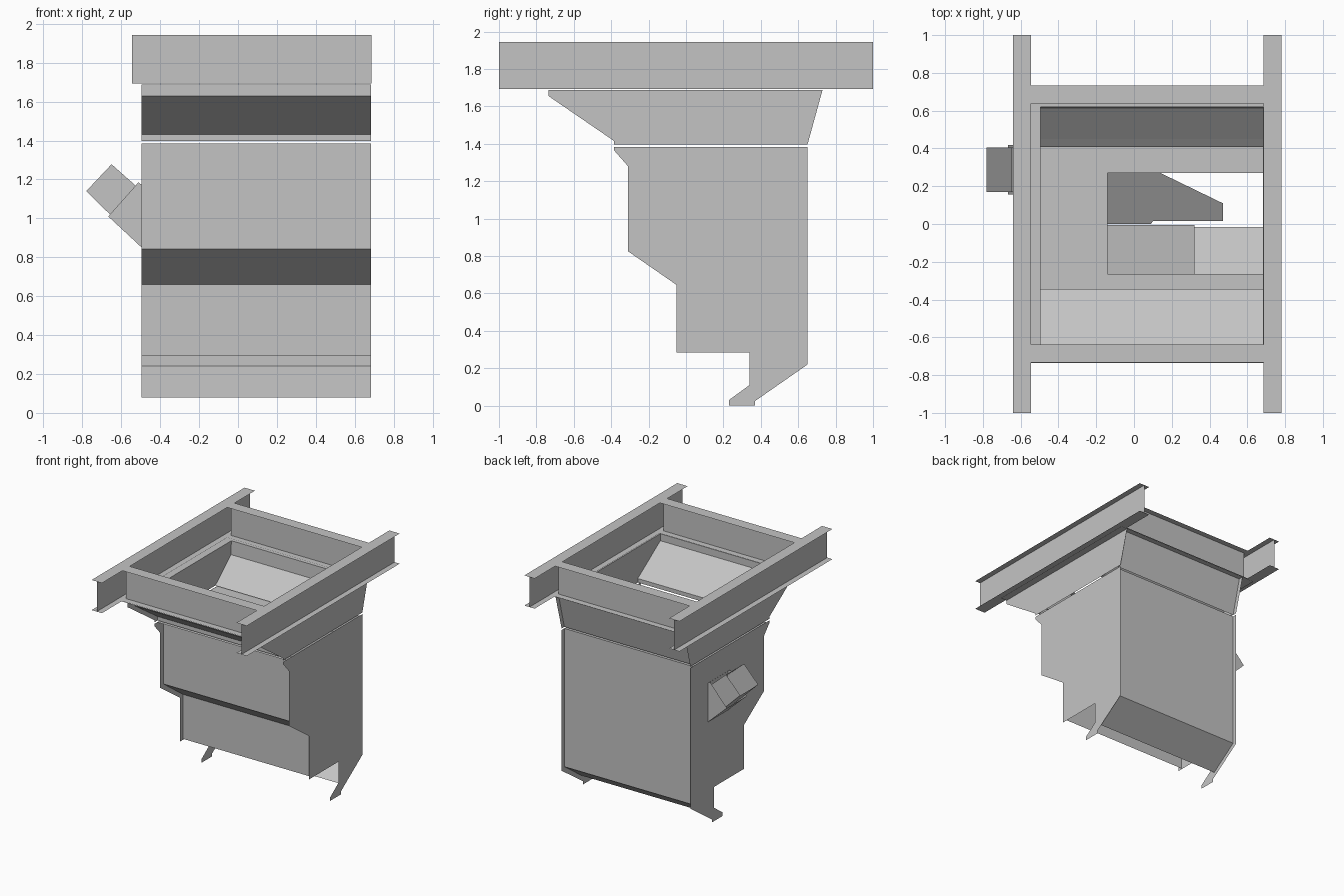
import bpy

cube = bpy.data.objects.get("Cube")
if cube:
    bpy.data.objects.remove(cube)

steel = bpy.data.materials.new("grey_steel")
steel.use_nodes = True
GREY = (0.55, 0.55, 0.55, 1)
steel.diffuse_color = GREY
steel.node_tree.nodes["Principled BSDF"].inputs["Base Color"].default_value = GREY

XL, XR = -0.495, 0.683      # inner and outer side walls
YF, YB = -0.685, 0.685      # cross beam centres
HALF = 0.0475               # half flange width
TOP, LOW = 1.943, 1.694     # beam flange heights


def sheet(name, polys):
    """Thin metal sheet made of flat polygons."""
    verts, faces = [], []
    for poly in polys:
        faces.append(range(len(verts), len(verts) + len(poly)))
        verts.extend(poly)
    mesh = bpy.data.meshes.new(name)
    mesh.from_pydata(verts, [], [list(f) for f in faces])
    mesh.materials.append(steel)
    obj = bpy.data.objects.new(name, mesh)
    bpy.context.collection.objects.link(obj)
    return obj


def flat(x0, x1, y0, y1, z):
    return [(x0, y0, z), (x1, y0, z), (x1, y1, z), (x0, y1, z)]


def bent_panel(name, profile):
    """Folded sheet spanning between the side walls, from a (y, z) path."""
    return sheet(name, [[(XL, *a), (XR, *a), (XR, *b), (XL, *b)]
                        for a, b in zip(profile, profile[1:])])


def side_plates(name, profile):
    for side, x in (("right", XL), ("left", XR)):
        sheet(side + "_" + name, [[(x, y, z) for y, z in profile]])


# Long beams of the support frame
for side, x in (("right", -0.5925), ("left", 0.7325)):
    sheet(side + "_long_beam", [
        flat(x - HALF, x + HALF, -1, 1, TOP),
        flat(x - HALF, x + HALF, -1, 1, LOW),
        [(x, -1, LOW), (x, 1, LOW), (x, 1, TOP), (x, -1, TOP)]])

# Cross beams between them
for side, y in (("front", YF), ("back", YB)):
    x0, x1 = -0.545, 0.685
    sheet(side + "_cross_beam", [
        flat(x0, x1, y - HALF, y + HALF, TOP),
        flat(x0, x1, y - HALF, y + HALF, LOW),
        [(x0, y, LOW), (x1, y, LOW), (x1, y, TOP), (x0, y, TOP)]])

# Hopper with its rim
RIM = 1.688
sheet("hopper_rim", [
    flat(-0.605, XL, -0.735, 0.73, RIM), flat(XR, 0.74, -0.735, 0.73, RIM),
    flat(XL, XR, -0.735, -0.64, RIM), flat(XL, XR, 0.62, 0.73, RIM)])
side_plates("hopper_side", [(-0.735, RIM), (-0.735, 1.655), (-0.385, 1.415),
                            (-0.385, 1.397), (0.65, 1.397), (0.73, RIM)])
bent_panel("hopper_front", [(-0.64, RIM), (-0.64, 1.63), (-0.345, 1.43), (-0.345, 1.397)])
bent_panel("hopper_back", [(0.69, RIM), (0.615, 1.397)])
bent_panel("hopper_deflector", [(0.62, RIM), (0.615, 1.575), (0.45, 1.43), (0.41, 1.397)])

# Body side plates reach past the folded front and back panels
side_plates("body_side", [
    (-0.385, 1.384), (-0.385, 1.365), (-0.31, 1.28), (-0.31, 0.825), (-0.05, 0.645),
    (-0.05, 0.283), (0.34, 0.283), (0.34, 0.11), (0.23, 0.03), (0.23, 0),
    (0.37, 0), (0.37, 0.025), (0.65, 0.22), (0.65, 1.384)])
bent_panel("body_front", [(-0.268, 1.384), (-0.268, 0.842), (-0.015, 0.66), (-0.015, 0.292)])
bent_panel("body_back", [(0.615, 1.384), (0.615, 0.24), (0.385, 0.078)])

# Top plate with an opening on one side
LID = 1.382
sheet("body_top_plate", [flat(XL, XR, -0.345, -0.265, LID), flat(XL, XR, 0.27, 0.615, LID),
                         flat(XL, -0.14, -0.265, 0.27, LID)])

# Inner guide plates below the opening
sheet("inner_shelf", [[(-0.14, -0.265, 1.05), (0.32, -0.265, 0.95),
                       (0.32, -0.005, 0.95), (-0.14, -0.005, 1.05)]])
guide = [(-0.14, 0), (0.09, 0), (0.1, 0.015), (0.47, 0.015), (0.47, 0.11), (0.14, 0.27), (-0.14, 0.27)]
sheet("inner_guide", [[(x, y, 1.1 - x) for x, y in guide]])


def open_tube(name, outline, y0, y1):
    """Rectangular tube open at both ends; outline is bottom pair, top pair in (x, z)."""
    a, b, c, d = outline
    polys = [[(p[0], y0, p[1]), (q[0], y0, q[1]), (q[0], y1, q[1]), (p[0], y1, p[1])]
             for p, q in ((a, b), (c, d))]
    polys += [[(x, y, z) for x, z in outline] for y in (y0, y1)]
    return sheet(name, polys)


# Angled side spout
open_tube("spout_pipe", [(-0.78, 1.14), (-0.5, 0.865), (-0.5, 1.145), (-0.65, 1.278)], 0.17, 0.405)
open_tube("spout_collar", [(-0.667, 1.01), (XL, 0.85), (XL, 1.172), (-0.512, 1.185)], 0.157, 0.418)
